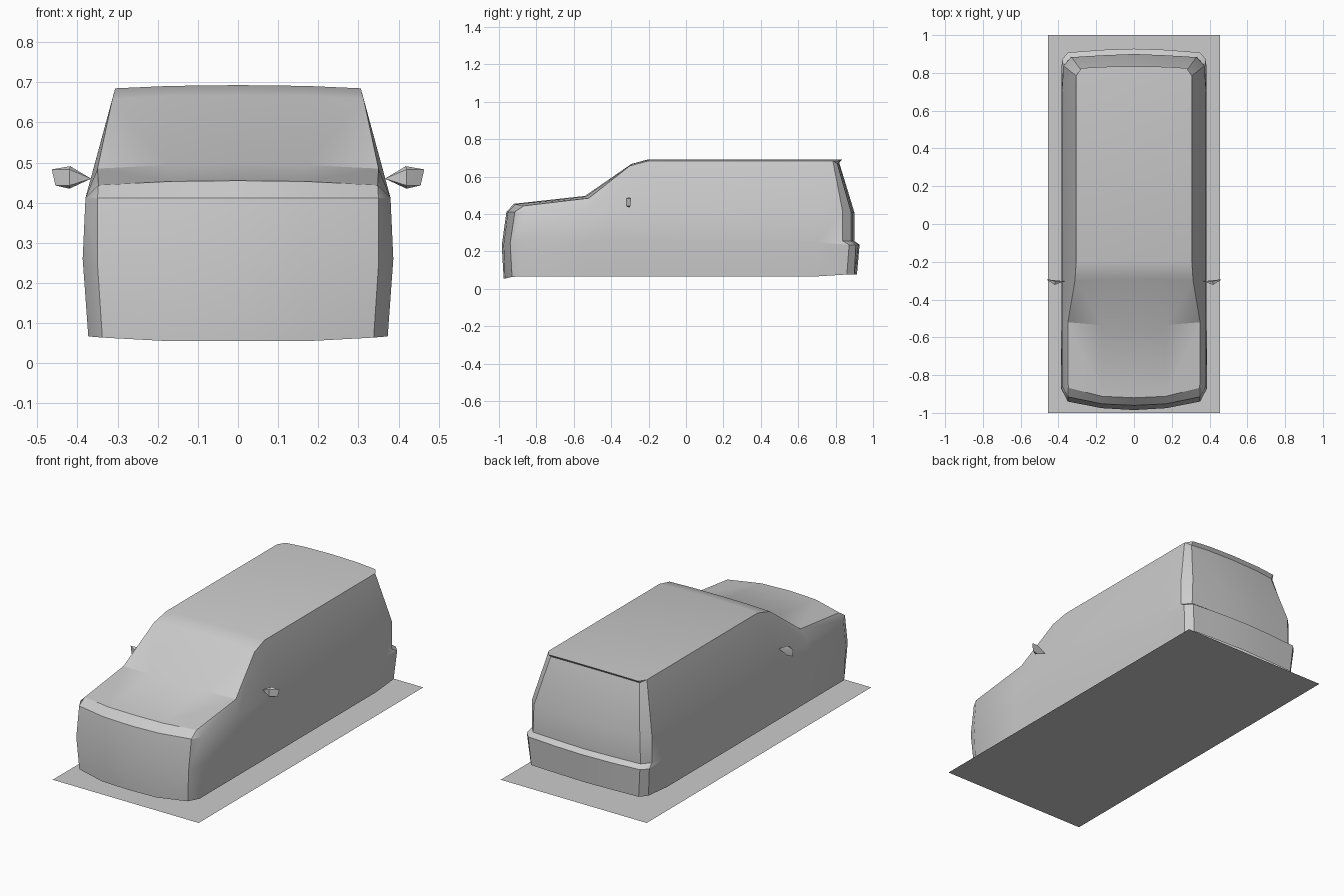
import bpy, bmesh, math

if "Cube" in bpy.data.objects:
    bpy.data.objects.remove(bpy.data.objects["Cube"])


def finish(bm, name, angle=30):
    mesh = bpy.data.meshes.new(name)
    bm.to_mesh(mesh)
    bm.free()
    ob = bpy.data.objects.new(name, mesh)
    bpy.context.collection.objects.link(ob)
    bpy.ops.object.select_all(action='DESELECT')
    ob.select_set(True)
    bpy.context.view_layer.objects.active = ob
    bpy.ops.object.shade_smooth_by_angle(angle=math.radians(angle))
    return ob


def loft(bm, rows):
    # quads between neighbouring rows of equal length
    grid = [[bm.verts.new(p) for p in row] for row in rows]
    for a, b in zip(grid, grid[1:]):
        for i in range(len(a) - 1):
            bm.faces.new((a[i], a[i + 1], b[i + 1], b[i]))


def ring(front, w, zs, rear):
    # half outline: nose points, straight side, tail points
    return front + [(w, y, zs) for y in (-.54, -.30, -.20, .70)] + rear


def tail(outer, inner, mid, centre, z):
    return [(*outer, z), (*inner, z), (.17, mid, z), (0, centre, z)]


bm = bmesh.new()

# lower body: sill, waist, ledge above the rear bumper, belt line
nose_waist = [(0, -.985, .232), (.17, -.975, .235), (.35, -.94, .245), (.387, -.87, .26)]
rows = [
    ring([(0, -.975, .055), (.17, -.968, .055), (.338, -.93, .064), (.373, -.875, .067)],
         .373, .067, tail((.368, .86), (.335, .90), .908, .914, .077)),
    ring(nose_waist, .385, .25, tail((.382, .872), (.348, .908), .922, .928, .236)),
    ring(nose_waist, .385, .25, tail((.374, .838), (.335, .883), .893, .90, .256)),
    ring([(0, -.96, .412), (.17, -.952, .412), (.35, -.915, .412), (.38, -.86, .412)],
         .38, .412, tail((.374, .838), (.33, .883), .893, .90, .41)),
]

# roof and bonnet cross-rows, centre to edge
top = [
    [(0, -.92, .455), (.17, -.912, .453), (.348, -.867, .444)],
    [(0, -.54, .497), (.17, -.535, .494), (.35, -.52, .485)],
    [(0, -.292, .668), (.17, -.292, .667), (.313, -.30, .658)],
    [(0, -.20, .693), (.17, -.20, .691), (.306, -.20, .685)],
    [(0, .70, .693), (.17, .70, .691), (.306, .70, .685)],
    [(0, .78, .693), (.17, .78, .691), (.306, .785, .685)],
    [(0, .835, .692), (.17, .832, .69), (.28, .825, .685)],
]
rim = top[0] + [row[2] for row in top[:6]] + top[6][::-1]

# tailgate top is set in below the roof lip
under = rim[:9] + [(x * .99, y - .016, z - .016) for x, y, z in rim[9:]]
loft(bm, rows + [under, rim])
loft(bm, top)

bmesh.ops.remove_doubles(bm, verts=bm.verts[:], dist=.0005)
for v in bm.verts:
    if abs(v.co.x) < .001:
        v.co.x = 0
bmesh.ops.mirror(bm, geom=bm.verts[:] + bm.edges[:] + bm.faces[:],
                 axis='X', merge_dist=.0005)
bmesh.ops.recalc_face_normals(bm, faces=bm.faces[:])
bm.normal_update()
if max(bm.faces, key=lambda f: f.calc_center_median().z).normal.z < 0:
    bmesh.ops.reverse_faces(bm, faces=bm.faces[:])
finish(bm, "van_body")

# door mirrors
shell = [(.366, -.303, .46), (.42, -.303, .435), (.455, -.298, .443),
         (.464, -.293, .483), (.418, -.303, .491),
         (.42, -.322, .443), (.42, -.322, .483)]
for side, name in ((1, "door_mirror_left"), (-1, "door_mirror_right")):
    bm = bmesh.new()
    for x, y, z in shell:
        bm.verts.new((side * x, y, z))
    bmesh.ops.convex_hull(bm, input=bm.verts[:])
    bmesh.ops.recalc_face_normals(bm, faces=bm.faces[:])
    finish(bm, name)

# flat panel under the van
bm = bmesh.new()
loft(bm, [[(-.455, -1, 0), (.455, -1, 0)], [(-.455, 1, 0), (.455, 1, 0)]])
finish(bm, "base_panel")
